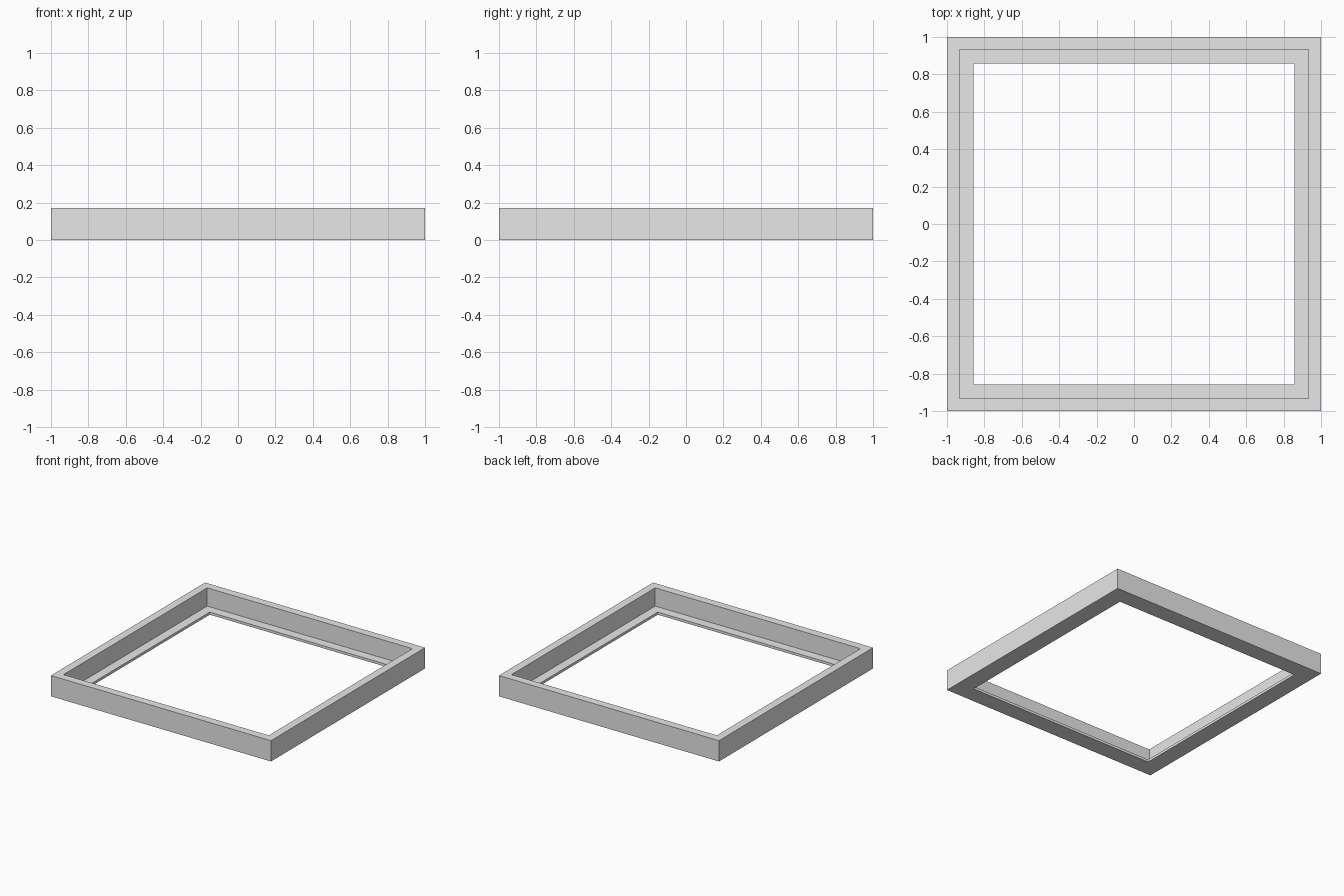
import bpy
import bmesh

cube = bpy.data.objects.get("Cube")
if cube:
    bpy.data.objects.remove(cube, do_unlink=True)

# Plain grey material
grey = bpy.data.materials.new("light_grey")
grey.use_nodes = True
colour = (0.8, 0.8, 0.8, 1)
grey.diffuse_color = colour
grey.node_tree.nodes["Principled BSDF"].inputs["Base Color"].default_value = colour

# L-shaped section (half width, height): outer wall with a thin ledge at its foot
OUTER, WALL, LEDGE = 1.0, 0.933, 0.857
HEIGHT, LEDGE_TOP = 0.171, 0.021
section = [(OUTER, 0), (OUTER, HEIGHT), (WALL, HEIGHT),
           (WALL, LEDGE_TOP), (LEDGE, LEDGE_TOP), (LEDGE, 0)]
corners = [(-1, -1), (1, -1), (1, 1), (-1, 1)]

# Sweep the section round the square with mitred corners
bm = bmesh.new()
loops = [[bm.verts.new((sx * r, sy * r, z)) for sx, sy in corners]
         for r, z in section]
for i, loop in enumerate(loops):
    after = loops[(i + 1) % len(loops)]
    for k in range(4):
        n = (k + 1) % 4
        bm.faces.new((loop[k], loop[n], after[n], after[k]))
bmesh.ops.recalc_face_normals(bm, faces=bm.faces)

mesh = bpy.data.meshes.new("square_frame")
bm.to_mesh(mesh)
bm.free()
mesh.materials.append(grey)
frame = bpy.data.objects.new("square_frame", mesh)
bpy.context.collection.objects.link(frame)
